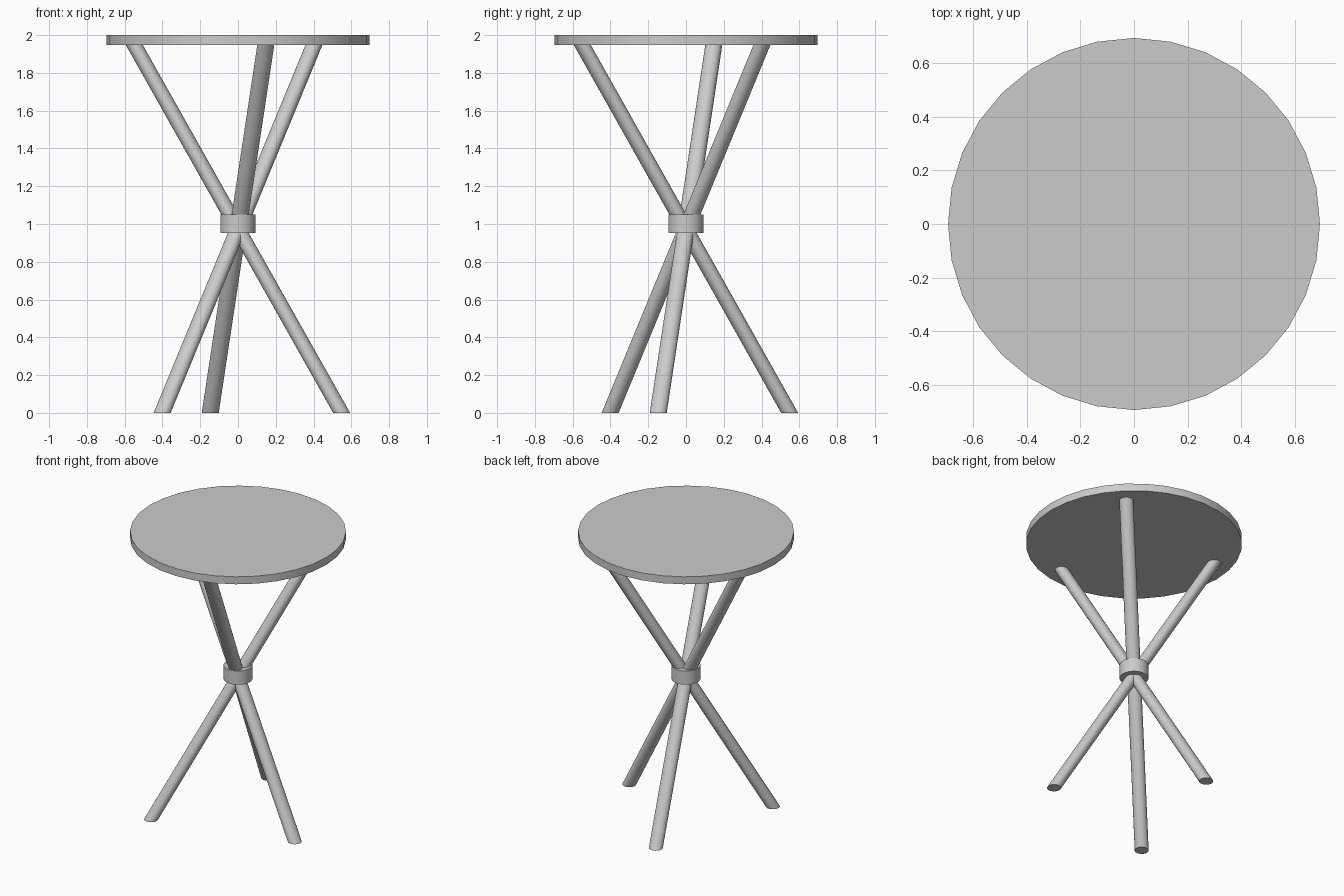
import bpy, bmesh
from math import cos, sin, pi, radians
from mathutils import Vector

cube = bpy.data.objects.get("Cube")
if cube:
    bpy.data.objects.remove(cube, do_unlink=True)

grey = bpy.data.materials.new("plain_grey")
grey.use_nodes = True
colour = (0.6, 0.6, 0.6, 1)
grey.diffuse_color = colour
grey.node_tree.nodes["Principled BSDF"].inputs["Base Color"].default_value = colour


def round_bar(name, bottom, top, radius, sides):
    """Round bar between two points, with level ends."""
    bm = bmesh.new()
    rings = []
    for centre in (bottom, top):
        rings.append([bm.verts.new(Vector(centre) + Vector(
            (radius * cos(2 * pi * i / sides), radius * sin(2 * pi * i / sides), 0)))
            for i in range(sides)])
    low, high = rings
    bm.faces.new(low[::-1])
    bm.faces.new(high)
    for i in range(sides):
        j = (i + 1) % sides
        bm.faces.new((low[i], low[j], high[j], high[i]))
    mesh = bpy.data.meshes.new(name)
    bm.to_mesh(mesh)
    bm.free()
    mesh.materials.append(grey)
    obj = bpy.data.objects.new(name, mesh)
    bpy.context.collection.objects.link(obj)
    bpy.ops.object.select_all(action="DESELECT")
    obj.select_set(True)
    bpy.context.view_layer.objects.active = obj
    bpy.ops.object.shade_smooth_by_angle(angle=radians(40))


TOP_UNDERSIDE = 1.947

# Round table top and the collar where the legs cross
round_bar("table_top", (0, 0, TOP_UNDERSIDE), (0, 0, 2), 0.695, 32)
round_bar("collar", (0, 0, 0.953), (0, 0, 1.05), 0.093, 32)

# Three slanted legs, each running to the opposite side of the top
spread = 0.568
for name, angle in (("left_leg", -15), ("back_leg", 105), ("front_right_leg", 225)):
    x, y = spread * cos(radians(angle)), spread * sin(radians(angle))
    round_bar(name, (x, y, 0), (-x, -y, TOP_UNDERSIDE), 0.045, 24)
